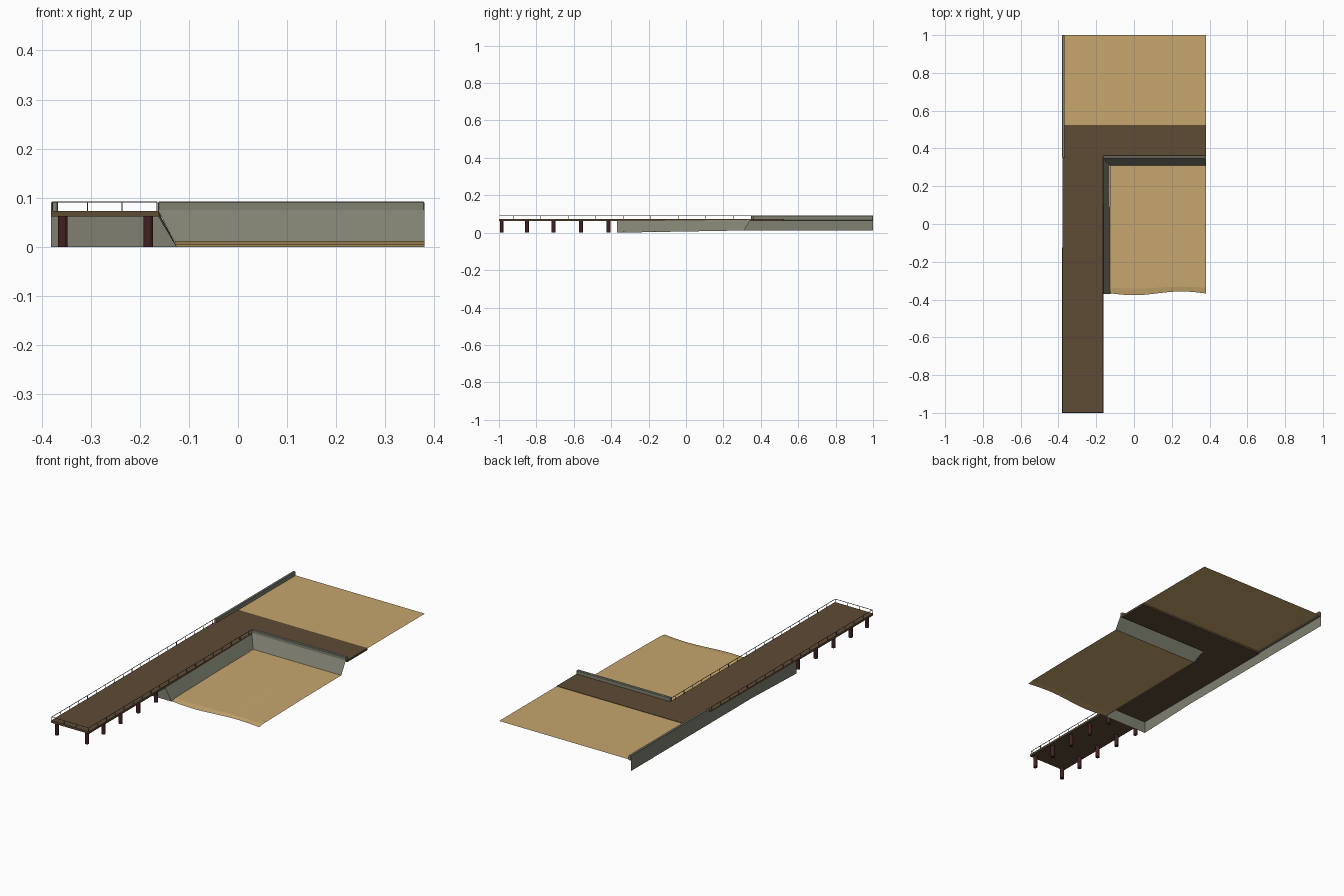
import bpy, bmesh, math
from mathutils import Vector

if "Cube" in bpy.data.objects:
    bpy.data.objects.remove(bpy.data.objects["Cube"])


def material(name, rgb):
    m = bpy.data.materials.new(name)
    m.diffuse_color = (*rgb, 1)
    m.use_nodes = True
    m.node_tree.nodes["Principled BSDF"].inputs["Base Color"].default_value = m.diffuse_color
    return m


SAND = material("sand", (0.57, 0.385, 0.155))
WOOD = material("deck wood", (0.112, 0.07, 0.036))
STONE = material("grey concrete", (0.215, 0.22, 0.165))
PILE = material("dark red timber", (0.055, 0.015, 0.016))
RAIL = material("rail metal", (0.13, 0.14, 0.13))


def mesh_object(name, bm, mat):
    me = bpy.data.meshes.new(name)
    bm.to_mesh(me)
    bm.free()
    me.materials.append(mat)
    ob = bpy.data.objects.new(name, me)
    bpy.context.collection.objects.link(ob)
    return ob


def add_box(bm, lo, hi):
    lo, hi = Vector(lo), Vector(hi)
    vs = bmesh.ops.create_cube(bm, size=1)["verts"]
    bmesh.ops.scale(bm, vec=hi - lo, verts=vs)
    bmesh.ops.translate(bm, vec=(lo + hi) / 2, verts=vs)


def box(name, lo, hi, mat):
    bm = bmesh.new()
    add_box(bm, lo, hi)
    return mesh_object(name, bm, mat)


def sheet(name, points, mat):
    bm = bmesh.new()
    bm.faces.new([bm.verts.new(p) for p in points])
    return mesh_object(name, bm, mat)


L, R, E = -0.381, 0.38, -0.161      # left side, right side, inner pier edge
DECK, LOW = 0.073, 0.012            # deck height, beach height

# L-shaped boardwalk slab
bm = bmesh.new()
outline = [(L, -1), (E, -1), (E, 0.36), (R, 0.36), (R, 0.525), (L + 0.002, 0.525)]
face = bm.faces.new([bm.verts.new((x, y, 0.062)) for x, y in outline])
top = bmesh.ops.extrude_face_region(bm, geom=[face])["geom"]
bmesh.ops.translate(bm, vec=(0, 0, DECK - 0.062),
                    verts=[g for g in top if isinstance(g, bmesh.types.BMVert)])
bmesh.ops.recalc_face_normals(bm, faces=bm.faces)
mesh_object("boardwalk", bm, WOOD)

# Upper sand
sheet("upper_sand", [(L + 0.002, 0.525, 0.071), (R, 0.525, 0.071),
                     (R, 1, 0.071), (L + 0.002, 1, 0.071)], SAND)

# Lower beach: gentle slope with a steeper wavy lip at the water's edge
bm = bmesh.new()
rows = []
N = 16
for base, z, wave in ((0.312, LOW, 0), (0.0, 0.0105, 0), (-0.337, 0.005, 0.5), (-0.367, 0, 1)):
    row = []
    for i in range(N + 1):
        x = -0.128 + (R + 0.128) * i / N
        y = base - 0.010 * wave * math.cos(x / 0.25 * math.pi)
        row.append(bm.verts.new((x, y, z)))
    rows.append(row)
for a, b in zip(rows, rows[1:]):
    for i in range(N):
        bm.faces.new((b[i], b[i + 1], a[i + 1], a[i]))
mesh_object("lower_beach", bm, SAND)

# Retaining walls
sheet("pier_side_slope", [(-0.125, -0.37, 0), (-0.13, 0.31, LOW),
                          (-0.163, 0.347, 0.073), (-0.163, -0.37, 0.064)], STONE)
sheet("back_slope", [(-0.13, 0.31, LOW), (R, 0.31, LOW),
                     (R, 0.347, 0.075), (-0.163, 0.347, 0.075)], STONE)
sheet("front_retaining_wall", [(L, -0.37, 0), (-0.125, -0.37, 0),
                               (-0.163, -0.37, 0.064), (L, -0.37, 0.064)], STONE)
sheet("left_retaining_wall", [(L, 1, LOW), (L, 0.0, LOW), (L, -0.37, 0),
                              (L, -0.37, 0.064), (L, 1, 0.073)], STONE)

# Parapets with chamfered tops
for name, lo, hi in (("left_parapet", (L, 0.35, 0.066), (-0.367, 1, 0.092)),
                     ("back_parapet", (-0.163, 0.347, 0.07), (R, 0.362, 0.092))):
    ob = box(name, lo, hi, STONE)
    bev = ob.modifiers.new("chamfer", "BEVEL")
    bev.width = 0.002
    bev.segments = 1

# Timber piles in pairs
bm = bmesh.new()
for y in (-0.985, -0.85, -0.708, -0.562, -0.415):
    for x in (-0.357, -0.183):
        vs = bmesh.ops.create_cone(bm, cap_ends=True, segments=12, radius1=0.01,
                                   radius2=0.01, depth=0.063)["verts"]
        bmesh.ops.translate(bm, vec=(x, y, 0.0315), verts=vs)
mesh_object("pier_piles", bm, PILE)

# Railing around the pier
bm = bmesh.new()
XL, XR, Y0, Y1, T, W = -0.378, -0.165, -0.997, 0.35, 0.092, 0.001
for x in (XL, XR):
    add_box(bm, (x - W, Y0, T - 2 * W), (x + W, Y1, T))
    for i in range(19):
        y = Y0 + 0.0735 * i
        add_box(bm, (x - W, y - W, DECK - 0.001), (x + W, y + W, T - W))
add_box(bm, (XL, Y0 - W, T - 2 * W), (XR, Y0 + W, T))
for i in (1, 2):
    x = XL + (XR - XL) * i / 3
    add_box(bm, (x - W, Y0 - W, DECK - 0.001), (x + W, Y0 + W, T - W))
mesh_object("pier_railing", bm, RAIL)
